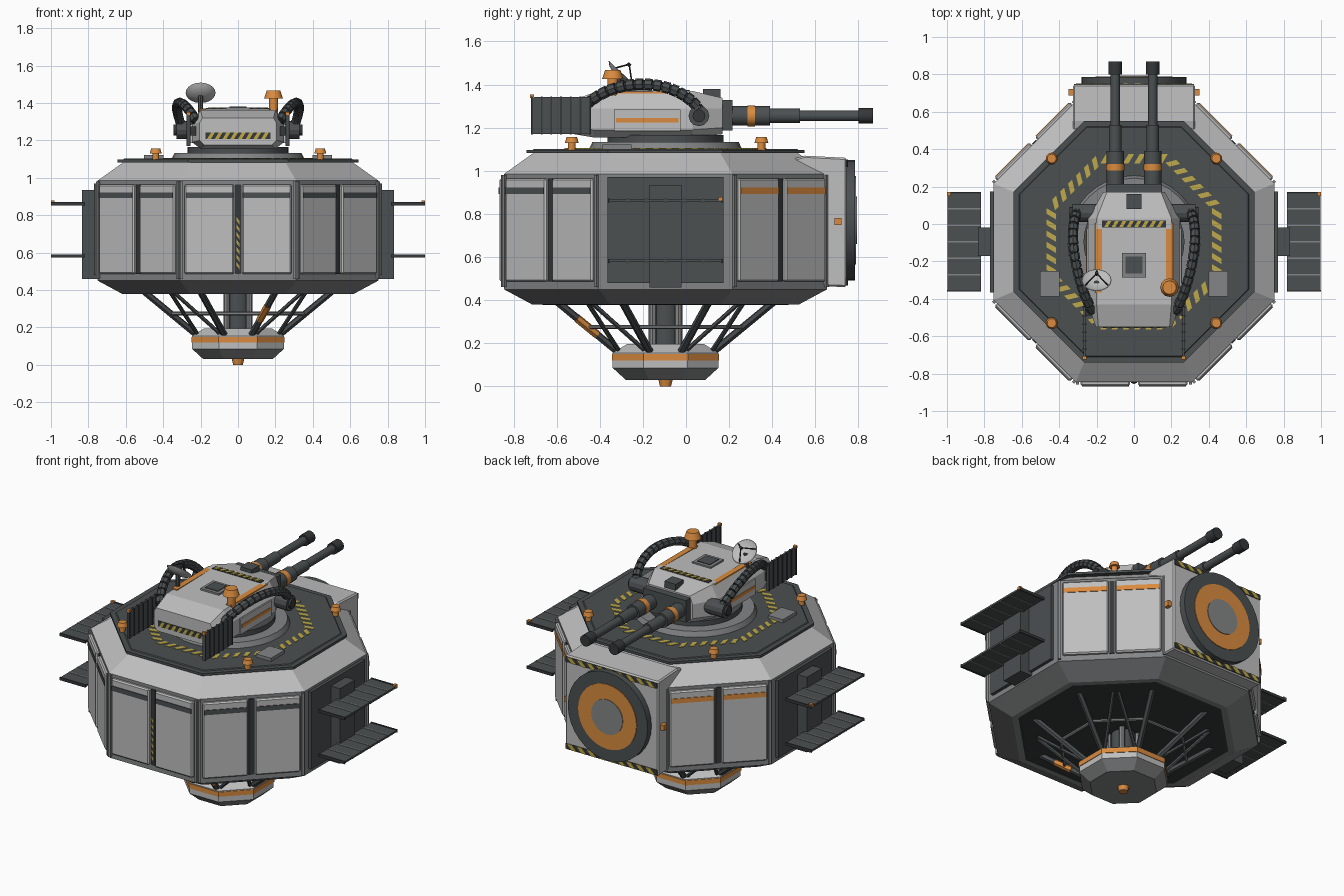
import bpy, bmesh, math
from mathutils import Matrix, Vector
from mathutils.geometry import interpolate_bezier

if "Cube" in bpy.data.objects:
    bpy.data.objects.remove(bpy.data.objects["Cube"])

CY = -0.095                       # y centre of the octagonal hull
COLORS = {"light_grey": (0.52, 0.52, 0.52), "mid_grey": (0.23, 0.235, 0.24),
          "dark_grey": (0.07, 0.08, 0.083), "charcoal": (0.035, 0.038, 0.04),
          "orange": (0.70, 0.26, 0.05), "yellow": (0.52, 0.40, 0.07)}
MATS = {}
for n, c in COLORS.items():
    MATS[n] = bpy.data.materials.new(n)
    MATS[n].diffuse_color = (*c, 1)
PARTS = {}
T, I = Matrix.Translation, Matrix.Identity(4)


def R(deg, axis):
    return Matrix.Rotation(math.radians(deg), 4, axis)


def part(name, mat):
    if name not in PARTS:
        PARTS[name] = (bmesh.new(), mat)
    return PARTS[name][0]


def box(name, mat, c, s, M=I):
    bmesh.ops.create_cube(part(name, mat), size=1, matrix=M @ T(c) @ Matrix.Diagonal((*s, 1)))


def cyl(name, mat, p0, p1, r, r2=None, n=12):
    p0, p1 = Vector(p0), Vector(p1)
    d = p1 - p0
    M = T((p0 + p1) / 2) @ d.to_track_quat('Z', 'Y').to_matrix().to_4x4()
    bmesh.ops.create_cone(part(name, mat), cap_ends=True, segments=n, radius1=r,
                          radius2=r if r2 is None else r2, depth=d.length, matrix=M)


def loft(name, mat, loops):
    bm = part(name, mat)
    rows = [[bm.verts.new(p) for p in l] for l in loops]
    n = len(rows[0])
    for a, b in zip(rows, rows[1:]):
        for i in range(n):
            bm.faces.new((a[i], a[(i + 1) % n], b[(i + 1) % n], b[i]))
    bm.faces.new(rows[0])
    bm.faces.new(rows[-1])


def octagon(name, mat, rings):
    """stack of octagon rings given as (apothem, z)"""
    loft(name, mat, [[(a / math.cos(math.pi / 8) * math.cos(math.pi / 4 * (k + .5)),
                       CY + a / math.cos(math.pi / 8) * math.sin(math.pi / 4 * (k + .5)), z)
                      for k in range(8)] for a, z in rings])


def face(k):
    """frame of hull side k: local -y points outwards, 0 = front, 2 = right"""
    return T((0, CY, 0)) @ R(45 * k, 'Z')


def stripes(name, M, length, width, n):
    p = length / n
    shear = Matrix.Identity(4)
    shear[0][2] = 0.5 * p / width
    for i in range(n):
        box(name, "yellow", (0, 0, 0), (p * .5, .006, width),
            M @ T((-length / 2 + (i + .5) * p, 0, 0)) @ shear)


# --- hull
octagon("hull_underside", "charcoal", [(.57, .378), (.62, .385)])
octagon("hull_lower_slope", "mid_grey", [(.62, .38), (.75, .45)])
octagon("hull_wall", "mid_grey", [(.75, .45), (.75, .985)])
octagon("hull_upper_slope", "light_grey", [(.75, .985), (.61, 1.085)])
octagon("deck", "dark_grey", [(.645, 1.082), (.645, 1.097)])
octagon("deck_inlay", "dark_grey", [(.615, 1.097), (.61, 1.102)])
for k in (0, 1, 3, 5, 7):
    F = face(k)
    for s in (-1, 1):
        box("hull_panels", "light_grey", (s * .153, -.752, .725), (.265, .036, .48), F)
        if k in (3, 5):
            box("rear_panel_bands", "orange", (s * .153, -.771, .907), (.25, .006, .03), F)
        else:
            box("front_panel_bands", "dark_grey", (s * .153, -.771, .907), (.25, .006, .03), F)
        box("corner_ribs", "mid_grey", (s * .302, -.753, .72), (.016, .02, .52), F)
    box("panel_slots", "charcoal", (0, -.75, .725), (.03, .012, .48), F)
stripes("front_slot_hazard", face(0) @ T((0, -.757, .65)) @ R(90, 'Y'), .28, .014, 7)

# --- side docks with fins
for k in (2, 6):
    F = face(k)
    box("dock_plate", "dark_grey", (0, -.755, .725), (.54, .03, .49), F)
    box("dock_block", "dark_grey", (0, -.79, .697), (.15, .09, .476), F)
    for z in (.862, .582):
        box("fins", "dark_grey", (0, -.908, z), (.53, .18, .012), F)
        for e in (-.262, .262):
            box("fin_frames", "charcoal", (e, -.908, z), (.01, .182, .018), F)
        for i in range(-2, 3):
            box("fin_ribs", "mid_grey", (i * .088, -.908, z), (.008, .178, .017), F)
    box("fin_lamps", "orange", (.255 if k == 2 else -.255, -.99, .87), (.02, .02, .018), F)

# --- rear housing with round hatch
loft("rear_housing", "light_grey", [[(x, .48, .47), (x, .745, .46), (x, .745, 1.06), (x, .55, 1.07),
                                     (x, .48, 1.05)] for x in (-.325, .325)])
for y, r, m, n in ((.785, .28, "dark_grey", "hatch_rim"), (.789, .205, "orange", "hatch_ring"),
                   (.793, .11, "mid_grey", "hatch_centre")):
    cyl(n, m, (0, .74, .77), (0, y, .77), r, n=32)
for z in (.485, 1.035):
    box("housing_hazard_base", "charcoal", (0, .746, z), (.64, .006, .034))
    stripes("housing_hazard", T((0, .749, z)), .62, .034, 9)
for s in (-1, 1):
    box("housing_lamps", "orange", (s * .335, .705, .765), (.03, .034, .034))

# --- lower pod, stalk and struts
octagon("pod_base", "mid_grey", [(.185, .03), (.245, .085)])
octagon("pod_wall", "light_grey", [(.245, .085), (.245, .155), (.18, .195)])
octagon("pod_band", "orange", [(.249, .12), (.249, .15)])
cyl("pod_nub", "orange", (0, CY, 0), (0, CY, .035), .026, .034)
cyl("stalk", "dark_grey", (0, CY, .18), (0, CY, .39), .07, n=16)
for a in range(4):
    F = T((0, CY, 0)) @ R(45 + 90 * a, 'Z')
    cyl("stalk_pipes", "mid_grey", F @ Vector((.085, 0, .18)), F @ Vector((.085, 0, .39)), .018, n=8)
for k in range(8):
    F = face(k)
    cyl("strut_ring", "mid_grey", F @ Vector((-.145, -.35, .275)), F @ Vector((.145, -.35, .275)), .01, n=6)
    if k % 2 == 0:
        for s in (-1, 1):
            cyl("struts", "dark_grey", F @ Vector((s * .07, -.215, .155)), F @ Vector((s * .2, -.5, .39)), .018, n=6)
            cyl("braces", "dark_grey", F @ Vector((s * .1, -.22, .17)), F @ Vector((s * .34, -.36, .385)), .011, n=6)
F = face(0)
cyl("strut_marker", "orange", F @ Vector((.117, -.318, .24)), F @ Vector((.16, -.412, .317)), .02, n=6)

# --- deck fittings
for k in range(8):
    stripes("deck_hazard", face(k) @ T((0, -.443, 1.102)) @ R(-90, 'X'), .36, .05, 6)
for s in (-1, 1):
    box("deck_boxes", "mid_grey", (s * .45, -.32, 1.11), (.105, .135, .025))
    for y in (.35, -.53):
        cyl("beacon_stems", "orange", (s * .44, y, 1.09), (s * .44, y, 1.135), .018)
        cyl("beacon_caps", "orange", (s * .44, y, 1.13), (s * .44, y, 1.157), .032, .024)

# --- turret
cyl("turret_ring", "mid_grey", (0, CY, 1.1), (0, CY, 1.133), .355, .34, 32)
cyl("turret_neck", "dark_grey", (0, CY, 1.13), (0, CY, 1.165), .27, n=32)
SECT = ((-.55, .18, 1.175, .205, 1.2, 1.295, .19, 1.32), (-.43, .2, 1.155, .245, 1.19, 1.29, .2, 1.362),
        (.03, .2, 1.155, .245, 1.19, 1.29, .2, 1.37), (.17, .14, 1.17, .165, 1.2, 1.29, .145, 1.338))
loft("turret_body", "light_grey", [[(b, y, zb), (m, y, z1), (m, y, z2), (t, y, zt),
                                    (-t, y, zt), (-m, y, z2), (-m, y, z1), (-b, y, zb)]
                                   for y, b, zb, m, z1, z2, t, zt in SECT])
box("rear_hazard_base", "charcoal", (0, -.55, 1.225), (.35, .008, .036))
stripes("rear_hazard", T((0, -.553, 1.225)), .33, .034, 8)
box("roof_hazard_base", "charcoal", (0, .0, 1.369), (.34, .036, .008))
stripes("roof_hazard", T((0, .0, 1.373)) @ R(-90, 'X'), .32, .034, 8)
box("roof_hatch", "mid_grey", (0, -.22, 1.368), (.13, .13, .016))
box("roof_hatch_centre", "dark_grey", (0, -.22, 1.374), (.09, .09, .012))
box("roof_sight", "dark_grey", (0, .12, 1.36), (.08, .08, .04))
box("mantlet", "dark_grey", (0, .17, 1.258), (.3, .09, .14))
for s in (-1, 1):
    box("roof_bands", "orange", (s * .19, -.18, 1.364), (.036, .37, .01))
    box("side_plates", "light_grey", (s * .247, -.18, 1.235), (.012, .31, .1))
    box("side_bands", "orange", (s * .253, -.18, 1.235), (.008, .29, .02))
    # standing ribbed plates at the rear
    box("rear_plates", "dark_grey", (s * .265, -.58, 1.257), (.012, .28, .172))
    for i in range(7):
        box("rear_plate_ribs", "charcoal", (s * .265, -.715 + i * .045, 1.257), (.02, .008, .176))
    box("rear_plate_lamps", "orange", (s * .265, -.715, 1.345), (.02, .018, .016))
    box("rear_plate_arms", "charcoal", (s * .235, -.47, 1.25), (.06, .04, .05))
    # pivots and segmented hoses
    cyl("hose_pivots", "dark_grey", (s * .2, .06, 1.255), (s * .33, .06, 1.255), .048, n=12)
    cyl("hose_pivot_caps", "charcoal", (s * .33, .06, 1.255), (s * .345, .06, 1.255), .03, n=12)
    path = interpolate_bezier(Vector((s * .3, .07, 1.27)), Vector((s * .36, -.02, 1.43)),
                              Vector((s * .31, -.32, 1.45)), Vector((s * .22, -.47, 1.3)), 16)
    for i, (a, b) in enumerate(zip(path, path[1:])):
        cyl("hoses", "dark_grey", a, a.lerp(b, .8), .027, n=8)
        cyl("hose_cores", "charcoal", a, b, .02, n=8)
    # twin guns
    for y0, y1, r, m, n in ((.2, .39, .046, "dark_grey", "gun_sleeves"), (.285, .32, .049, "orange", "gun_bands"),
                            (.38, .53, .034, "dark_grey", "gun_jackets"), (.52, .81, .025, "dark_grey", "gun_barrels"),
                            (.8, .868, .036, "charcoal", "gun_muzzles")):
        cyl(n, m, (s * .1, y0, 1.255), (s * .1, y1, 1.255), r, n=12)

# --- roof beacon and dish
cyl("roof_beacon_stem", "orange", (.19, -.34, 1.35), (.19, -.34, 1.43), .025)
cyl("roof_beacon_cap", "orange", (.19, -.34, 1.425), (.19, -.34, 1.467), .05, .036)
D = T((-.2, -.305, 1.45)) @ R(-43, 'X')
N = 20
loft("dish", "light_grey", [[D @ Vector((r * math.cos(2 * math.pi * i / N), r * math.sin(2 * math.pi * i / N), z))
                             for i in range(N)] for r, z in
                            ((.025, -.02), (.06, -.009), (.08, .006), (.077, .008), (.058, -.004), (.02, -.014))])
for a in (90, 210, 330):
    v = Vector((.07 * math.cos(math.radians(a)), .07 * math.sin(math.radians(a)), .004))
    cyl("dish_feed_legs", "charcoal", D @ v, D @ Vector((0, 0, .06)), .004, n=5)
cyl("dish_feed", "charcoal", D @ Vector((0, 0, .05)), D @ Vector((0, 0, .066)), .009, n=8)
cyl("dish_mast", "dark_grey", (-.2, -.32, 1.35), (-.2, -.315, 1.44), .014, n=8)

# --- finish: turn the parts into objects
SMOOTH = ("gun_", "hatch_", "turret_ring", "turret_neck", "dish", "stalk", "beacon_", "roof_beacon")
for name, (bm, mat) in PARTS.items():
    bmesh.ops.recalc_face_normals(bm, faces=bm.faces)
    me = bpy.data.meshes.new(name)
    bm.to_mesh(me)
    bm.free()
    me.materials.append(MATS[mat])
    ob = bpy.data.objects.new(name, me)
    bpy.context.collection.objects.link(ob)
    if name in ("hull_panels", "rear_housing"):
        mod = ob.modifiers.new("edge_bevel", 'BEVEL')
        mod.width = .008
        mod.segments = 1
    if name.startswith(SMOOTH):
        bpy.ops.object.select_all(action='DESELECT')
        ob.select_set(True)
        bpy.context.view_layer.objects.active = ob
        bpy.ops.object.shade_smooth_by_angle(angle=math.radians(35))

for m in bpy.data.materials:
    if m.users and not m.is_grease_pencil:
        m.use_nodes = True
        m.node_tree.nodes["Principled BSDF"].inputs["Base Color"].default_value = m.diffuse_color
